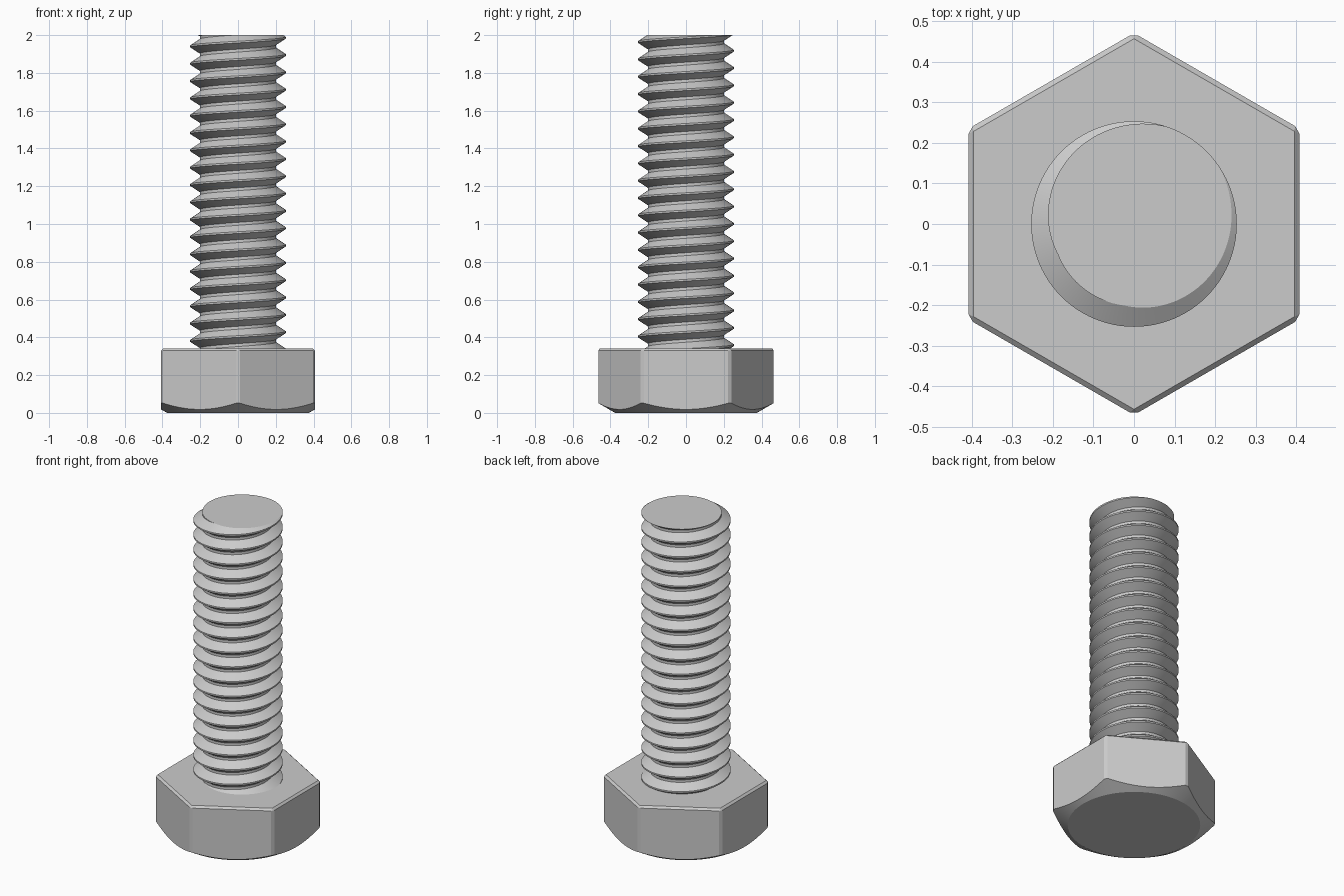
import bpy, bmesh, math
from mathutils import Vector

default = bpy.data.objects.get("Cube")
if default:
    bpy.data.objects.remove(default, do_unlink=True)

HEAD_TOP, TOP = 0.342, 2.0
FLAT = 0.407                     # centre to flat of the hex head
ROOT, CREST, PITCH = 0.202, 0.253, 0.0917
SEGS = 96
CREST_ANGLE = math.radians(54)   # where the crest meets the cut end

steel = bpy.data.materials.new("grey_steel")
steel.use_nodes = True
GREY = (0.6, 0.6, 0.6, 1)
steel.diffuse_color = GREY
steel.node_tree.nodes["Principled BSDF"].inputs["Base Color"].default_value = GREY


def make_object(name, bm):
    bmesh.ops.recalc_face_normals(bm, faces=bm.faces)
    mesh = bpy.data.meshes.new(name)
    bm.to_mesh(mesh)
    bm.free()
    mesh.materials.append(steel)
    obj = bpy.data.objects.new(name, mesh)
    bpy.context.collection.objects.link(obj)
    return obj


def activate(obj):
    bpy.ops.object.select_all(action='DESELECT')
    obj.select_set(True)
    bpy.context.view_layer.objects.active = obj


# Hex head: prism with softened upright and top edges
bm = bmesh.new()
ring = []
for i in range(6):
    a = math.radians(90 + 60 * i)
    r = FLAT / math.cos(math.pi / 6)
    ring.append(bm.verts.new((r * math.cos(a), r * math.sin(a), 0)))
base = bm.faces.new(ring)
up = bmesh.ops.extrude_face_region(bm, geom=[base], use_keep_orig=True)
bmesh.ops.translate(bm, vec=(0, 0, HEAD_TOP),
                    verts=[v for v in up["geom"] if isinstance(v, bmesh.types.BMVert)])
bmesh.ops.recalc_face_normals(bm, faces=bm.faces)
edges = [e for e in bm.edges if max(v.co.z for v in e.verts) > 0.1]
bmesh.ops.bevel(bm, geom=edges, offset=0.012, segments=1, affect='EDGES')
head = make_object("hex_head", bm)

# Conical chamfer under the head
CONE_H = 0.5
bm = bmesh.new()
bmesh.ops.create_cone(bm, cap_ends=True, segments=128, radius1=0.375,
                      radius2=0.375 + CONE_H / math.tan(math.radians(30)), depth=CONE_H)
bmesh.ops.translate(bm, verts=bm.verts, vec=(0, 0, CONE_H / 2))
cutter = make_object("chamfer_cutter", bm)
cutter.hide_render = True
activate(head)
cut = head.modifiers.new("chamfer", 'BOOLEAN')
cut.operation, cut.solver, cut.object = 'INTERSECT', 'EXACT', cutter
bpy.ops.object.modifier_apply(modifier=cut.name)
bpy.data.objects.remove(cutter, do_unlink=True)

# Threaded shaft: one helical strip, each turn joined to the next
profile = [(-0.41, ROOT), (-0.05, CREST), (0.05, CREST), (0.42, ROOT)]
start = HEAD_TOP - 3 * PITCH
turns = math.ceil((TOP - start) / PITCH) + 3
phase = TOP - CREST_ANGLE / math.tau * PITCH
phase -= math.ceil((phase - start) / PITCH) * PITCH
bm = bmesh.new()
rows = []
for i in range(turns * SEGS + 1):
    a = math.tau * i / SEGS
    z = phase + PITCH * i / SEGS
    rows.append([bm.verts.new((r * math.cos(a), r * math.sin(a), z + h * PITCH))
                 for h, r in profile])
for i in range(len(rows) - 1):
    lo, hi = rows[i], rows[i + 1]
    for j in range(len(profile) - 1):
        bm.faces.new((lo[j], hi[j], hi[j + 1], lo[j + 1]))
    if i + SEGS + 1 < len(rows):
        bm.faces.new((lo[-1], hi[-1], rows[i + SEGS + 1][0], rows[i + SEGS][0]))

# Trim both ends flat and cap them
for z, normal in ((HEAD_TOP - 0.02, -1), (TOP, 1)):
    res = bmesh.ops.bisect_plane(bm, geom=bm.verts[:] + bm.edges[:] + bm.faces[:],
                                 plane_co=Vector((0, 0, z)),
                                 plane_no=Vector((0, 0, normal)), clear_outer=True)
    rim = [e for e in res["geom_cut"] if isinstance(e, bmesh.types.BMEdge)]
    bmesh.ops.edgeloop_fill(bm, edges=rim)
shaft = make_object("threaded_shaft", bm)

for obj in (head, shaft):
    activate(obj)
    bpy.ops.object.shade_smooth_by_angle(angle=math.radians(20))
